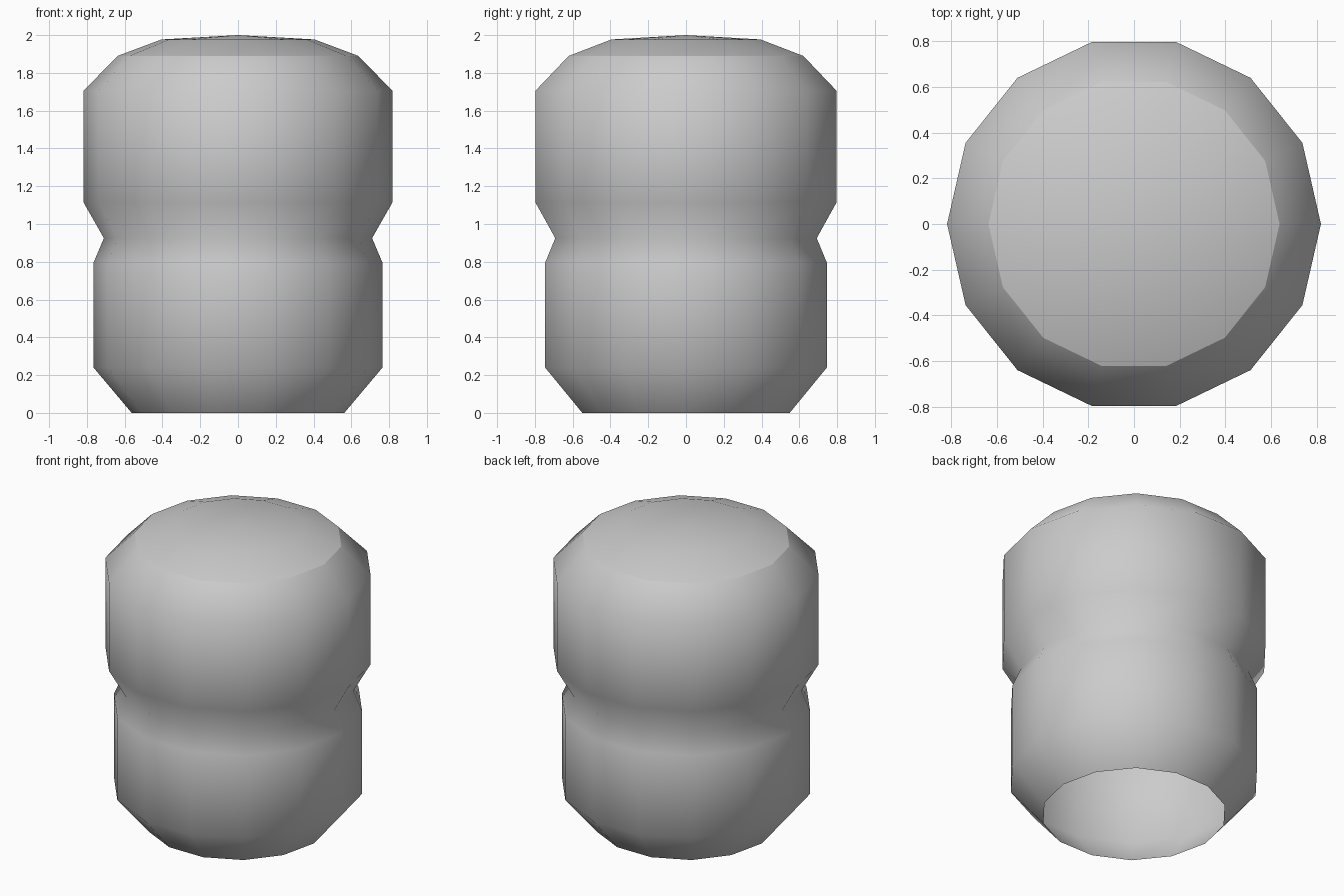
import bpy
import bmesh
from math import cos, sin, tau

if "Cube" in bpy.data.objects:
    bpy.data.objects.remove(bpy.data.objects["Cube"])

SIDES = 14


def lathe(name, profile):
    """Revolve (radius, height) points around z; radius 0 becomes a single tip."""
    bm = bmesh.new()
    rings = []
    for r, z in profile:
        count = SIDES if r > 0 else 1
        rings.append([bm.verts.new((r * cos(tau * i / SIDES), r * sin(tau * i / SIDES), z))
                      for i in range(count)])
    for low, high in zip(rings, rings[1:]):
        for i in range(SIDES):
            j = (i + 1) % SIDES
            if len(high) == 1:
                face = bm.faces.new((low[i], low[j], high[0]))
            else:
                face = bm.faces.new((low[i], low[j], high[j], high[i]))
            face.smooth = True
    mesh = bpy.data.meshes.new(name)
    bm.to_mesh(mesh)
    bm.free()
    obj = bpy.data.objects.new(name, mesh)
    bpy.context.collection.objects.link(obj)
    return obj


# Pinched body shell, open underneath
lathe("body", [(0.563, 0), (0.765, 0.24), (0.765, 0.795), (0.71, 0.925),
               (0.818, 1.115), (0.818, 1.705), (0.637, 1.89)])

# Shallow domed lid, separate so its rim stays crisp
lathe("top_cap", [(0.637, 1.89), (0.405, 1.977), (0, 2.0)])
